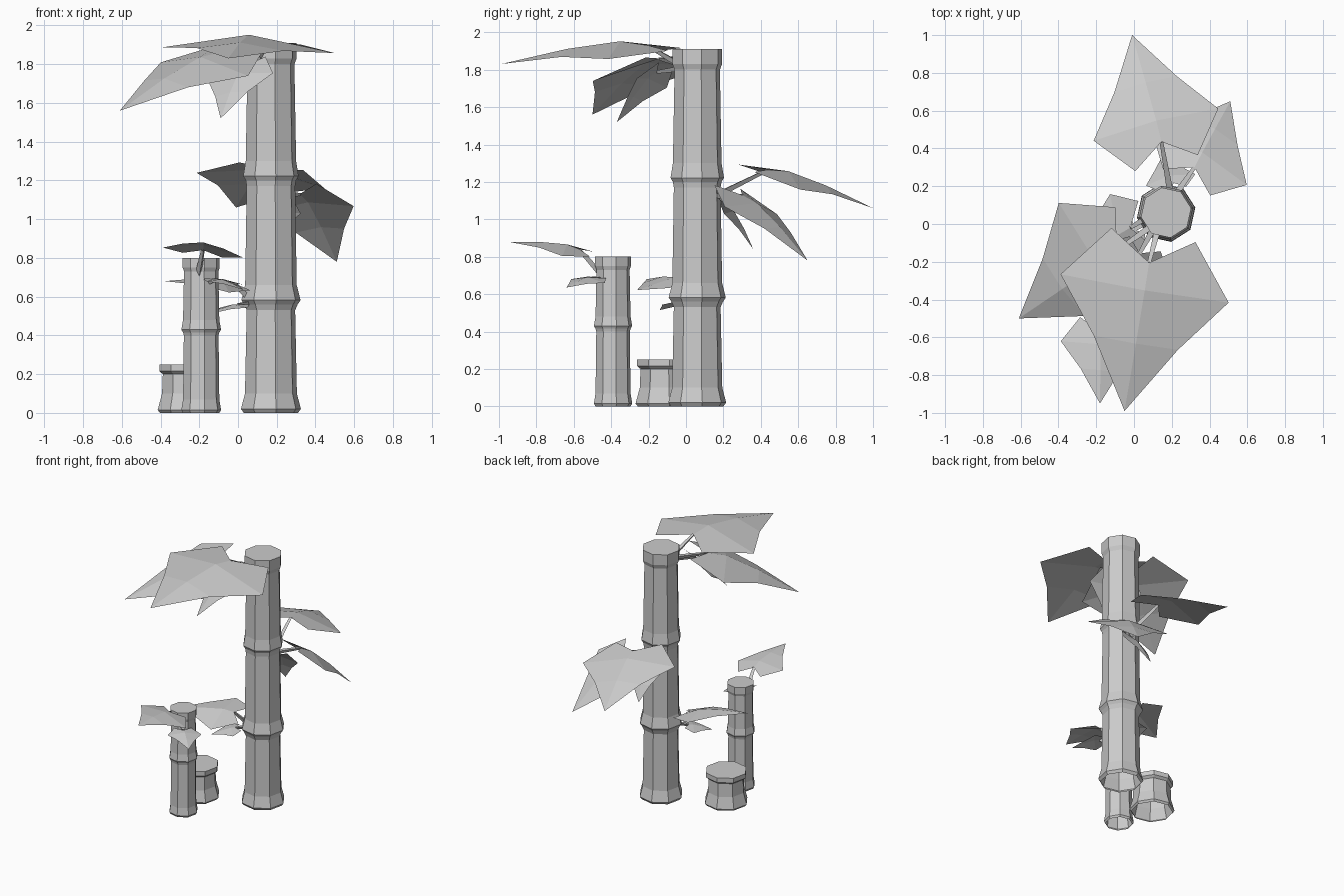
import bpy
import math
from mathutils import Vector


def make_object(name, verts, faces):
    mesh = bpy.data.meshes.new(name)
    mesh.from_pydata(verts, [], faces)
    mesh.update()
    obj = bpy.data.objects.new(name, mesh)
    bpy.context.collection.objects.link(obj)
    return obj


# Octagonal cane: profile of (radius, height), open below and capped on top
def cane(name, x, y, profile, turn=10, sides=8):
    verts, faces = [], []
    for r, z in profile:
        for i in range(sides):
            a = math.radians(turn) + i * math.tau / sides
            verts.append((x + r * math.cos(a), y + r * math.sin(a), z))
    for k in range(len(profile) - 1):
        for i in range(sides):
            j = (i + 1) % sides
            a, b = k * sides, (k + 1) * sides
            faces.append((a + i, a + j, b + j, b + i))
    top = (len(profile) - 1) * sides
    faces.append(tuple(range(top, top + sides)))
    make_object(name, verts, faces)


cane("tall_cane", 0.17, 0.06, [
    (0.142, 0), (0.157, 0.02), (0.136, 0.1), (0.127, 0.53), (0.14, 0.56),
    (0.155, 0.582), (0.135, 0.66), (0.127, 1.17), (0.132, 1.2),
    (0.145, 1.222), (0.132, 1.3), (0.123, 1.8), (0.135, 1.83), (0.135, 1.91)])
cane("short_cane", -0.19, -0.39, [
    (0.095, 0), (0.104, 0.015), (0.095, 0.07), (0.091, 0.4), (0.095, 0.415),
    (0.104, 0.43), (0.095, 0.48), (0.09, 0.73), (0.097, 0.75), (0.097, 0.8)])
cane("stump_cane", -0.26, -0.115, [
    (0.145, 0), (0.157, 0.015), (0.134, 0.1), (0.13, 0.2), (0.148, 0.215),
    (0.148, 0.25)])

# Leaf template: (along, across, lift) for the right half and the ridge
EDGE = [(-0.18, 0.5, -0.05), (0.18, 1.0, -0.05), (0.54, 0.5, 0.0)]
RIDGE = [(0, 0, 0), (0.18, 0, 0.05), (0.54, 0, 0.045), (1, 0, 0)]


# Folded leaf plus a thin tapering stem that joins it to the cane
def leaf(name, root, base, tip, side):
    root, base, tip, side = map(Vector, (root, base, tip, side))
    axis = tip - base
    up = axis.cross(side).normalized() * axis.length
    if up.z < 0:
        up = -up
    mirrored = [(u, -v, w) for u, v, w in EDGE]
    verts = [base + axis * u + side * v + up * w
             for u, v, w in RIDGE + EDGE + mirrored]
    faces = []
    for e in (4, 7):
        f = [(0, e, e + 1, 1), (1, e + 1, e + 2, 2), (2, e + 2, 3)]
        faces += f if e == 4 else [t[::-1] for t in f]
    make_object(name, verts, faces)

    d = (base - root).normalized()
    p = d.cross(Vector((0, 0, 1))).normalized()
    q = d.cross(p)
    ring = []
    for c, r in ((root - d * 0.03, 0.02), (base, 0.011)):
        for i in range(3):
            a = i * math.tau / 3 + math.pi / 2
            ring.append(c + (p * math.cos(a) + q * math.sin(a)) * r)
    make_object(name + "_stem", ring,
                [(0, 1, 4, 3), (1, 2, 5, 4), (2, 0, 3, 5)])


# Upper leaves of the tall cane
leaf("top_front_leaf", (0.12, -0.05, 1.84), (0.08, -0.205, 1.93),
     (-0.05, -0.99, 1.83), (0.445, -0.075, -0.015))
leaf("top_left_leaf", (0.08, -0.02, 1.83), (-0.09, -0.14, 1.86),
     (-0.61, -0.5, 1.56), (0.225, -0.305, -0.035))
leaf("top_small_leaf", (0.1, -0.03, 1.81), (0.03, -0.155, 1.79),
     (-0.09, -0.37, 1.52), (0.165, -0.08, 0.025))
# Middle leaves at the back of the tall cane
leaf("back_leaf", (0.19, 0.18, 1.14), (0.145, 0.435, 1.265),
     (-0.01, 1.0, 1.06), (0.33, 0.085, -0.04))
leaf("back_right_leaf", (0.23, 0.17, 1.13), (0.32, 0.3, 1.13),
     (0.51, 0.65, 0.78), (0.25, -0.14, 0.02))
leaf("back_small_leaf", (0.18, 0.17, 1.14), (0.2, 0.22, 1.08),
     (0.15, 0.36, 0.84), (0.13, 0.03, 0.0))
# Low leaves of the tall cane
leaf("low_left_leaf", (0.06, 0.03, 0.59), (-0.02, -0.02, 0.67),
     (-0.38, -0.21, 0.68), (0.04, -0.21, -0.03))
leaf("low_small_leaf", (0.07, 0.01, 0.57), (0.0, -0.03, 0.56),
     (-0.13, -0.14, 0.515), (0.07, -0.08, 0.0))
# Leaves of the short cane
leaf("short_front_leaf", (-0.2, -0.47, 0.73), (-0.18, -0.57, 0.84),
     (-0.18, -0.95, 0.88), (0.205, -0.02, -0.025))
leaf("short_small_leaf", (-0.15, -0.46, 0.68), (-0.11, -0.5, 0.69),
     (0.03, -0.64, 0.635), (-0.08, -0.09, 0.01))
